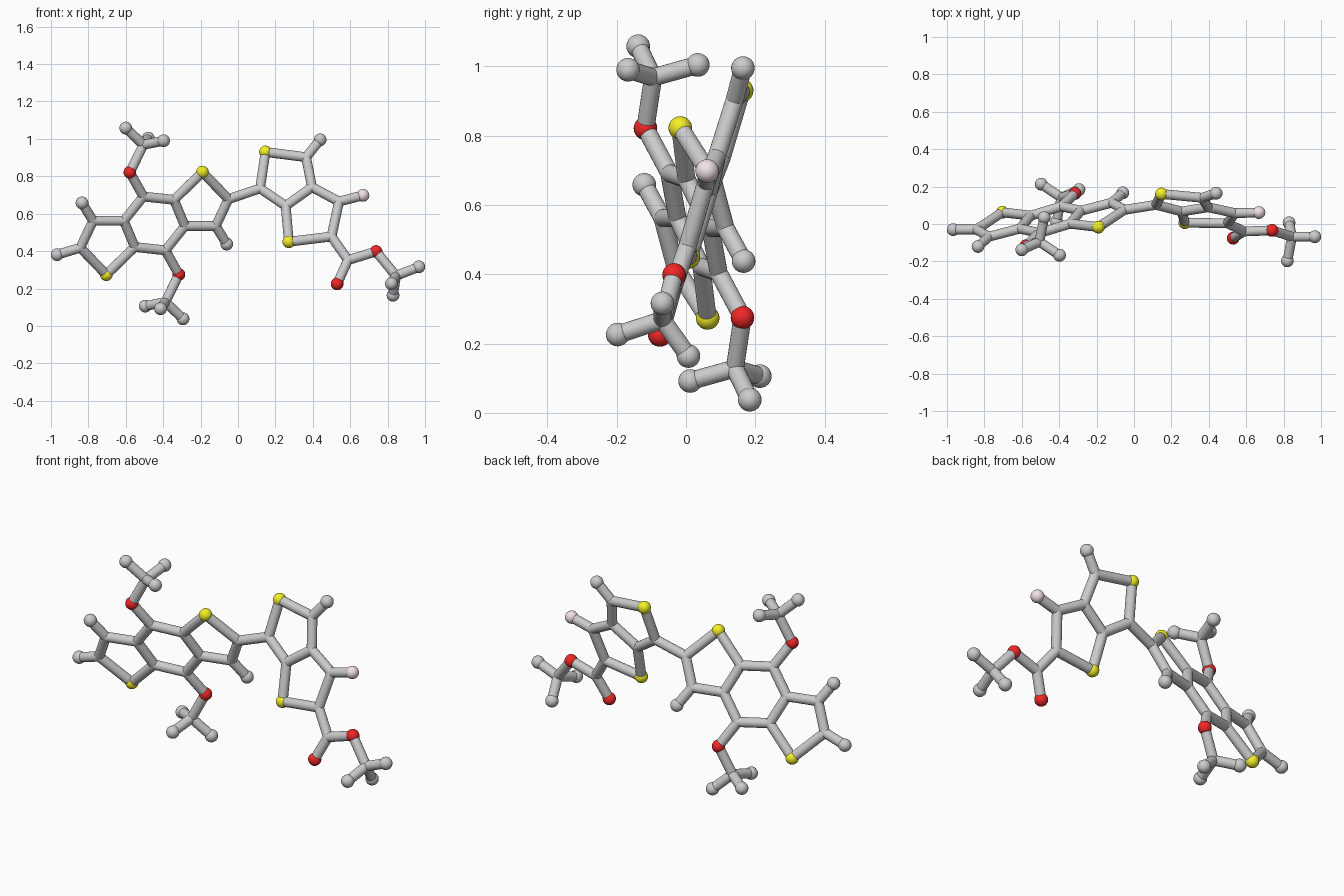
import bpy
from mathutils import Vector

if "Cube" in bpy.data.objects:
    bpy.data.objects.remove(bpy.data.objects["Cube"])

BOND_R, BALL_R = 0.026, 0.034
CENTRE = Vector((-0.447, 0.023, 0.548))   # point symmetry of the left ring system


def material(name, rgb):
    m = bpy.data.materials.new(name)
    m.diffuse_color = (*rgb, 1)
    m.use_nodes = True
    m.node_tree.nodes["Principled BSDF"].inputs["Base Color"].default_value = m.diffuse_color
    return m


MATS = {
    "sulfur": material("yellow", (0.9, 0.87, 0.02)),
    "oxygen": material("red", (0.88, 0.02, 0.02)),
    "fluorine": material("pink", (0.9, 0.76, 0.78)),
}


def finish(name, kind=None):
    ob = bpy.context.object
    ob.name = name
    if kind in MATS:
        ob.data.materials.append(MATS[kind])
    bpy.ops.object.shade_smooth_by_angle()


def ball(kind, p):
    r = BOND_R if kind == "carbon" else BALL_R
    bpy.ops.mesh.primitive_uv_sphere_add(segments=24, ring_count=16, radius=r, location=p)
    finish(kind + "_ball", kind)


def bond(a, b):
    d = b - a
    bpy.ops.mesh.primitive_cylinder_add(vertices=20, radius=BOND_R, depth=d.length, location=(a + b) / 2)
    bpy.context.object.rotation_euler = d.to_track_quat('Z', 'Y').to_euler()
    finish("bond_rod")


KINDS = {"S": "sulfur", "O": "oxygen", "F": "fluorine", "H": "hydrogen", "C": "carbon"}


def left_plane(x, z):
    return Vector((x, CENTRE.y + 0.26 * (x - CENTRE.x) - 0.388 * (z - CENTRE.z), z))


def right_plane(x, z):
    return Vector((x, -0.115 - 0.055 * x + 0.305 * z, z))


# Left ring system: one half, then the other half by point inversion
half = {
    "S": left_plane(-0.704, 0.274),
    "Ca": left_plane(-0.843, 0.418),
    "Cb": left_plane(-0.775, 0.562),
    "Hb": left_plane(-0.834, 0.658),
    "Cc": left_plane(-0.610, 0.562),
    "Cd": left_plane(-0.506, 0.692),
    "Ce": left_plane(-0.552, 0.422),
    "O": left_plane(-0.578, 0.821),
    "Cm": Vector((-0.506, -0.095, 0.968)),
    "H1": Vector((-0.600, -0.138, 1.058)),
    "H2": Vector((-0.398, -0.167, 0.990)),
    "H3": Vector((-0.480, 0.034, 1.004)),
}
half_bonds = ("S-Ca Ca-Cb Cb-Cc Cb-Hb Cc-Ce Ce-S Cc-Cd Cd-O O-Cm "
              "Cm-H1 Cm-H2 Cm-H3").split()
flipped = {k: 2 * CENTRE - p for k, p in half.items()}
for atoms in (half, flipped):
    for k, p in atoms.items():
        ball(KINDS[k[0]], p)
    for pair in half_bonds:
        a, b = pair.split("-")
        bond(atoms[a], atoms[b])
bond(half["Cd"], flipped["Ce"])
bond(flipped["Cd"], half["Ce"])

# Hydrogen on the free left end
end = Vector((-0.967, -0.03, 0.381))
ball("hydrogen", end)
bond(half["Ca"], end)

# Right ring system with its ester tail
right = {
    "C1": right_plane(0.118, 0.735),
    "S1": right_plane(0.147, 0.930),
    "C2": right_plane(0.364, 0.902),
    "H2": right_plane(0.439, 0.995),
    "C3": right_plane(0.396, 0.742),
    "C4": right_plane(0.255, 0.642),
    "S2": right_plane(0.272, 0.450),
    "C5": right_plane(0.500, 0.478),
    "C6": right_plane(0.540, 0.665),
    "F": right_plane(0.668, 0.698),
    "C7": right_plane(0.588, 0.352),
    "O1": right_plane(0.530, 0.225),
    "O2": right_plane(0.738, 0.398),
    "C8": Vector((0.845, -0.068, 0.268)),
    "H3": Vector((0.967, -0.068, 0.316)),
    "H4": Vector((0.829, 0.007, 0.164)),
    "H5": Vector((0.820, -0.197, 0.226)),
}
for k, p in right.items():
    ball(KINDS[k[0]], p)
for pair in ("C1-S1 S1-C2 C2-H2 C2-C3 C3-C4 C4-C1 C4-S2 S2-C5 C5-C6 C6-C3 C6-F "
             "C5-C7 C7-O1 C7-O2 O2-C8 C8-H3 C8-H4 C8-H5").split():
    a, b = pair.split("-")
    bond(right[a], right[b])

# Rod joining the two ring systems
bond(flipped["Ca"], right["C1"])
